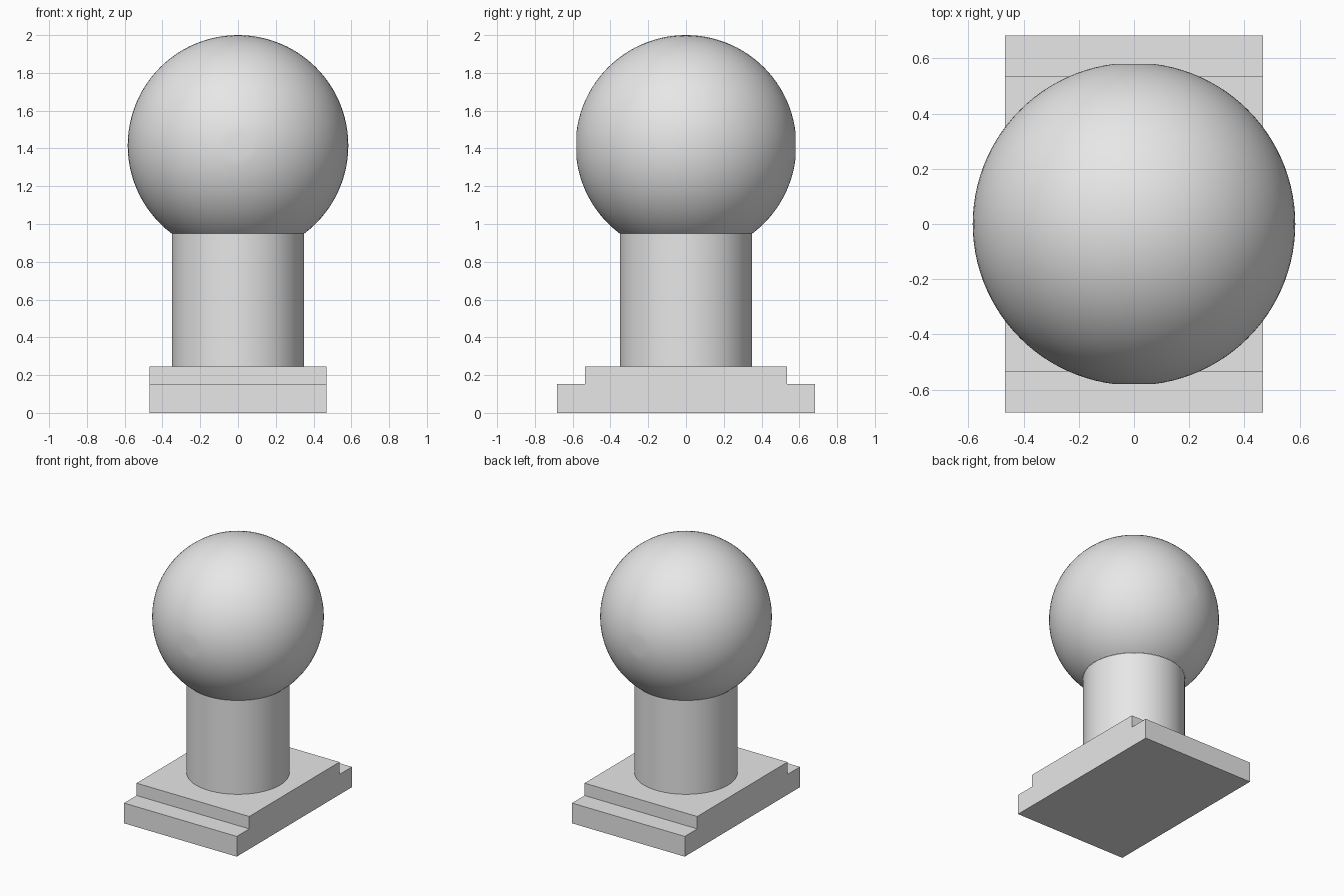
import bpy
import bmesh
import math
from mathutils import Matrix, Vector

cube = bpy.data.objects.get("Cube")
if cube:
    bpy.data.objects.remove(cube, do_unlink=True)

GREY = (0.8, 0.8, 0.8, 1)
grey = bpy.data.materials.new("plain grey")
grey.use_nodes = True
grey.diffuse_color = GREY
grey.node_tree.nodes["Principled BSDF"].inputs["Base Color"].default_value = GREY


def add_part(name, bm, smooth=False):
    bmesh.ops.recalc_face_normals(bm, faces=bm.faces)
    mesh = bpy.data.meshes.new(name)
    bm.to_mesh(mesh)
    bm.free()
    mesh.materials.append(grey)
    obj = bpy.data.objects.new(name, mesh)
    bpy.context.collection.objects.link(obj)
    if smooth:
        bpy.ops.object.select_all(action="DESELECT")
        obj.select_set(True)
        bpy.context.view_layer.objects.active = obj
        bpy.ops.object.shade_smooth_by_angle(angle=math.radians(30))
    return obj


# Stepped base: a mirrored step profile extruded across the width
HALF_WIDTH = 0.468
BASE_TOP = 0.245
half = [(0.683, 0), (0.683, 0.152), (0.535, 0.152), (0.535, BASE_TOP)]
profile = half + [(-y, z) for y, z in reversed(half)]
bm = bmesh.new()
face = bm.faces.new([bm.verts.new((-HALF_WIDTH, y, z)) for y, z in profile])
ext = bmesh.ops.extrude_face_region(bm, geom=[face])
bmesh.ops.translate(bm, vec=(2 * HALF_WIDTH, 0, 0),
                    verts=[v for v in ext["geom"] if isinstance(v, bmesh.types.BMVert)])
add_part("stepped_base", bm)

# Round neck
NECK_RADIUS = 0.35
NECK_TOP = 0.95
bm = bmesh.new()
bmesh.ops.create_cone(bm, cap_ends=True, segments=96, radius1=NECK_RADIUS,
                      radius2=NECK_RADIUS, depth=NECK_TOP - BASE_TOP,
                      matrix=Matrix.Translation((0, 0, (NECK_TOP + BASE_TOP) / 2)))
add_part("neck", bm, smooth=True)

# Ball with small flat spots at front and back, opened where it meets the neck
RADIUS = 0.584
FLAT_RADIUS = 0.07
CENTRE = Vector((0, 0, 2 - RADIUS))
RINGS = 48
start = math.asin(FLAT_RADIUS / RADIUS)
angles = [start + (math.pi - 2 * start) * i / RINGS for i in range(RINGS + 1)]
bm = bmesh.new()
arc = [bm.verts.new(CENTRE + Vector((RADIUS * math.sin(a), -RADIUS * math.cos(a), 0)))
       for a in angles]
edges = [bm.edges.new(pair) for pair in zip(arc, arc[1:])]
bmesh.ops.spin(bm, geom=arc + edges, cent=CENTRE, axis=(0, 1, 0),
               angle=2 * math.pi, steps=96, use_duplicate=False)
bmesh.ops.remove_doubles(bm, verts=bm.verts, dist=0.0005)
bmesh.ops.holes_fill(bm, edges=[e for e in bm.edges if e.is_boundary], sides=0)
bmesh.ops.bisect_plane(bm, geom=bm.verts[:] + bm.edges[:] + bm.faces[:],
                       plane_co=(0, 0, NECK_TOP), plane_no=(0, 0, 1), clear_inner=True)
add_part("ball", bm, smooth=True)
